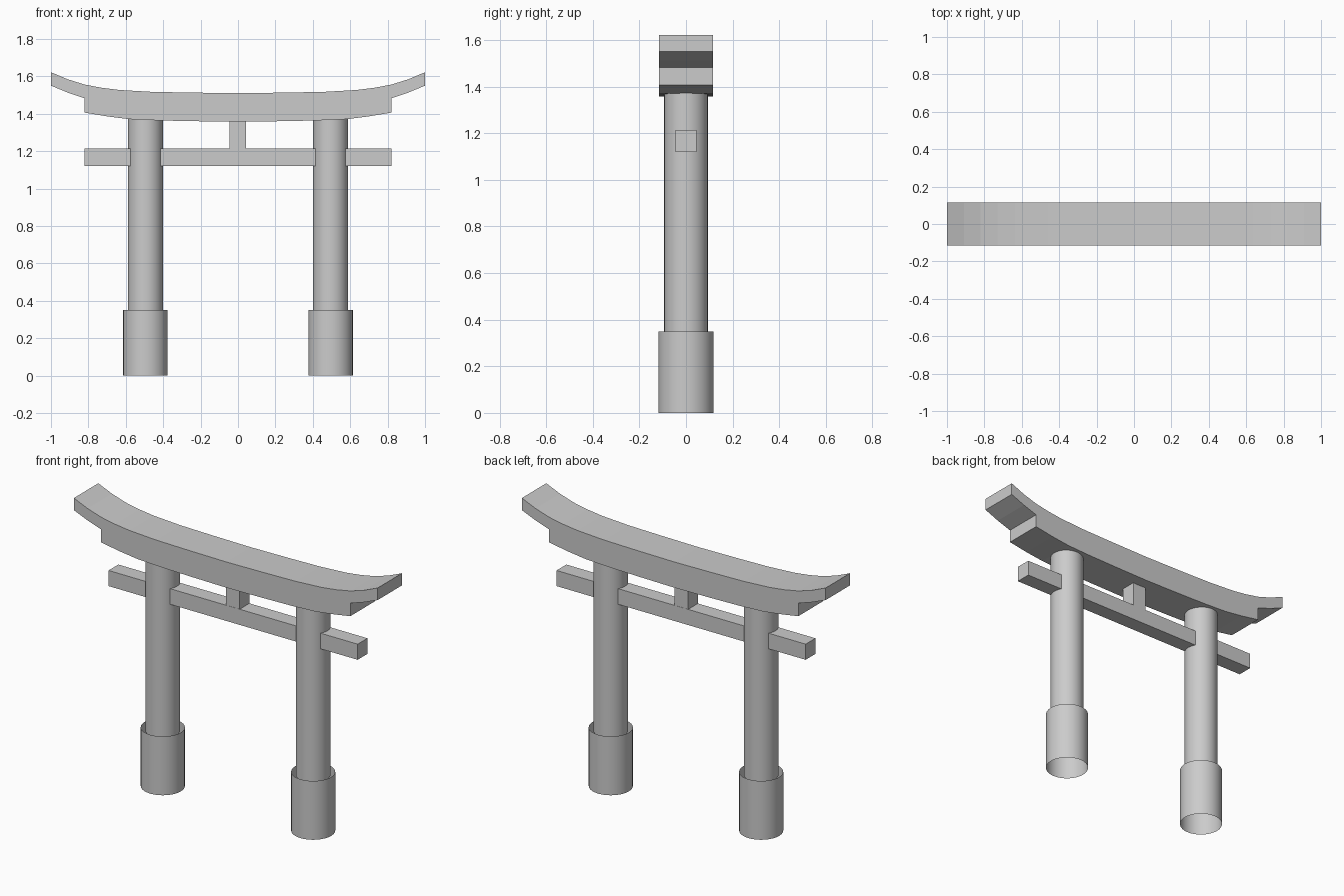
import bpy, bmesh

if "Cube" in bpy.data.objects:
    bpy.data.objects.remove(bpy.data.objects["Cube"])


def make_object(name, bm):
    bmesh.ops.recalc_face_normals(bm, faces=bm.faces)
    mesh = bpy.data.meshes.new(name)
    bm.to_mesh(mesh)
    bm.free()
    obj = bpy.data.objects.new(name, mesh)
    bpy.context.collection.objects.link(obj)
    return obj


def box(name, x0, x1, y, z0, z1):
    bm = bmesh.new()
    bmesh.ops.create_cube(bm, size=1)
    for v in bm.verts:
        v.co = ((x0 + x1) / 2 + v.co.x * (x1 - x0), v.co.y * 2 * y,
                (z0 + z1) / 2 + v.co.z * (z1 - z0))
    return make_object(name, bm)


def tube(name, x, radius, z0, z1):
    # open-ended round column
    bm = bmesh.new()
    bmesh.ops.create_cone(bm, cap_ends=False, segments=32, radius1=radius,
                          radius2=radius, depth=z1 - z0)
    bmesh.ops.translate(bm, verts=bm.verts, vec=(x, 0, (z0 + z1) / 2))
    for f in bm.faces:
        f.smooth = True
    return make_object(name, bm)


# pillars with thicker sleeves at the foot
for side, x in (("left", -0.495), ("right", 0.495)):
    tube(side + "_pillar", x, 0.0935, 0.33, 1.375)
    tube(side + "_pillar_base", x, 0.119, 0.0, 0.35)

# curved top lintel: half profile, mirrored and extruded in depth
half = [(0.25, 1.513), (0.46, 1.517), (0.635, 1.527), (0.73, 1.539),
        (0.82, 1.556), (0.91, 1.584), (1.0, 1.622),
        (1.0, 1.55), (0.91, 1.513), (0.82, 1.483), (0.82, 1.406),
        (0.7, 1.386), (0.58, 1.371), (0.42, 1.364), (0.22, 1.36)]
profile = ([(0, 1.51)] + half + [(0, 1.357)]
           + [(-x, z) for x, z in reversed(half)])
bm = bmesh.new()
face = bm.faces.new([bm.verts.new((x, -0.115, z)) for x, z in profile])
ext = bmesh.ops.extrude_face_region(bm, geom=[face], use_keep_orig=True)
bmesh.ops.translate(bm, vec=(0, 0.23, 0),
                    verts=[g for g in ext["geom"] if isinstance(g, bmesh.types.BMVert)])
make_object("top_lintel", bm)

# tie beam through the pillars and the short centre strut
box("tie_beam", -0.82, 0.82, 0.046, 1.12, 1.213)
box("centre_strut", -0.046, 0.043, 0.045, 1.21, 1.365)
